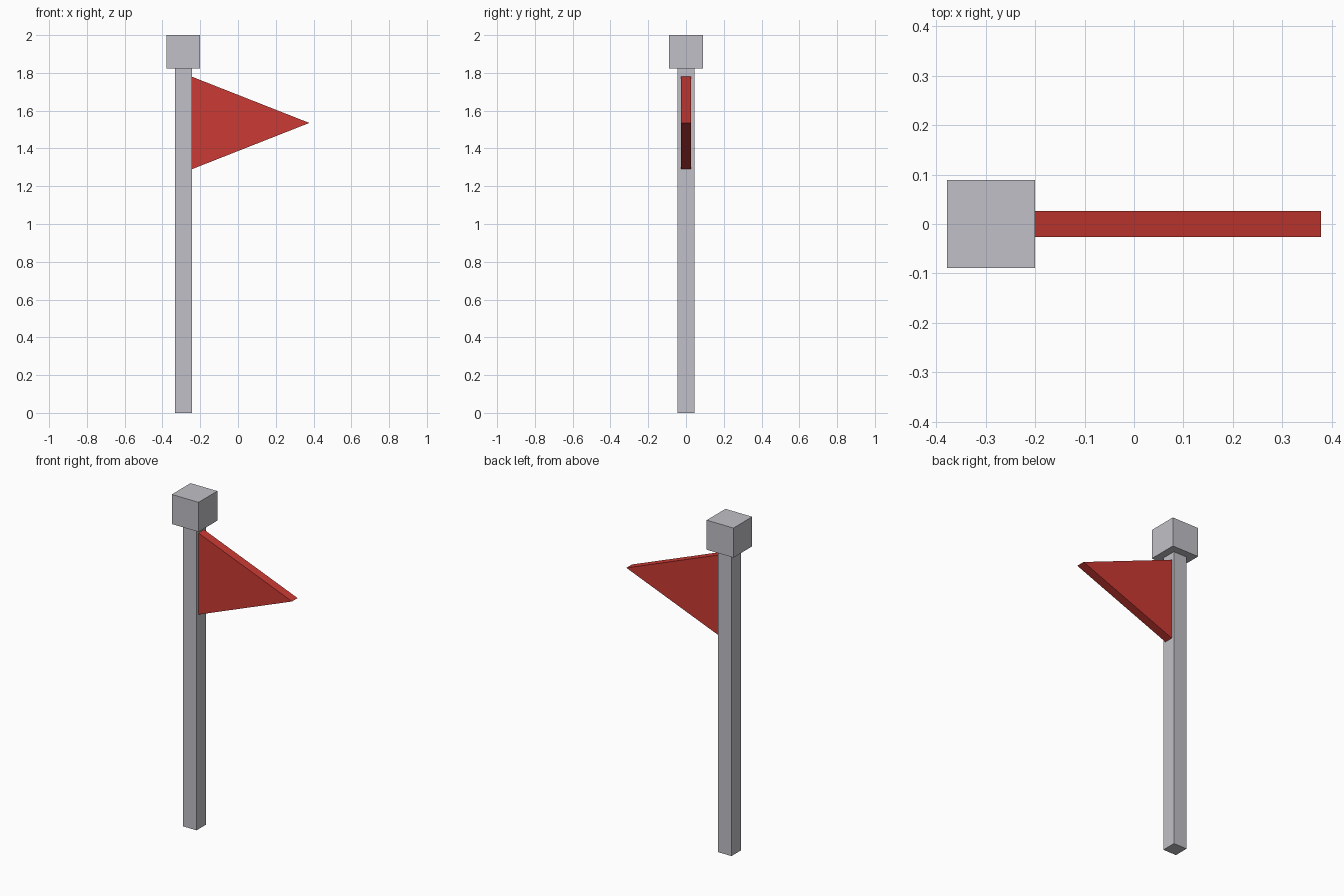
import bpy
import bmesh

if "Cube" in bpy.data.objects:
    bpy.data.objects.remove(bpy.data.objects["Cube"])

U = 2 / 22.5          # pole width, the module of the whole model
POLE_X = -0.2889      # pole axis


def material(name, color):
    mat = bpy.data.materials.new(name)
    mat.diffuse_color = (*color, 1)
    mat.use_nodes = True
    mat.node_tree.nodes["Principled BSDF"].inputs["Base Color"].default_value = mat.diffuse_color
    return mat


def prism(name, outline, depth, mat):
    """Extrude an x-z outline along y, centred on y = 0."""
    bm = bmesh.new()
    face = bm.faces.new([bm.verts.new((x, -depth / 2, z)) for x, z in outline])
    side = bmesh.ops.extrude_face_region(bm, geom=[face])["geom"]
    verts = [v for v in side if isinstance(v, bmesh.types.BMVert)]
    bmesh.ops.translate(bm, verts=verts, vec=(0, depth, 0))
    bmesh.ops.recalc_face_normals(bm, faces=bm.faces)
    mesh = bpy.data.meshes.new(name)
    bm.to_mesh(mesh)
    bm.free()
    mesh.materials.append(mat)
    obj = bpy.data.objects.new(name, mesh)
    bpy.context.collection.objects.link(obj)
    return obj


def post(name, width, z0, z1, mat):
    """Square upright block on the pole axis."""
    a, b = POLE_X - width / 2, POLE_X + width / 2
    return prism(name, [(a, z0), (b, z0), (b, z1), (a, z1)], width, mat)


grey = material("light grey metal", (0.53, 0.53, 0.57))
red = material("flag red", (0.60, 0.042, 0.034))

# Pole and its cube cap
post("pole", U, 0, 2 - 2 * U, grey)
post("pole_cap", 2 * U, 2 - 2 * U, 2, grey)

# Triangular pennant
hoist = POLE_X + U / 2
prism("pennant", [(hoist, 1.29), (hoist + 7 * U, 1.535), (hoist, 1.78)], 0.6 * U, red)
